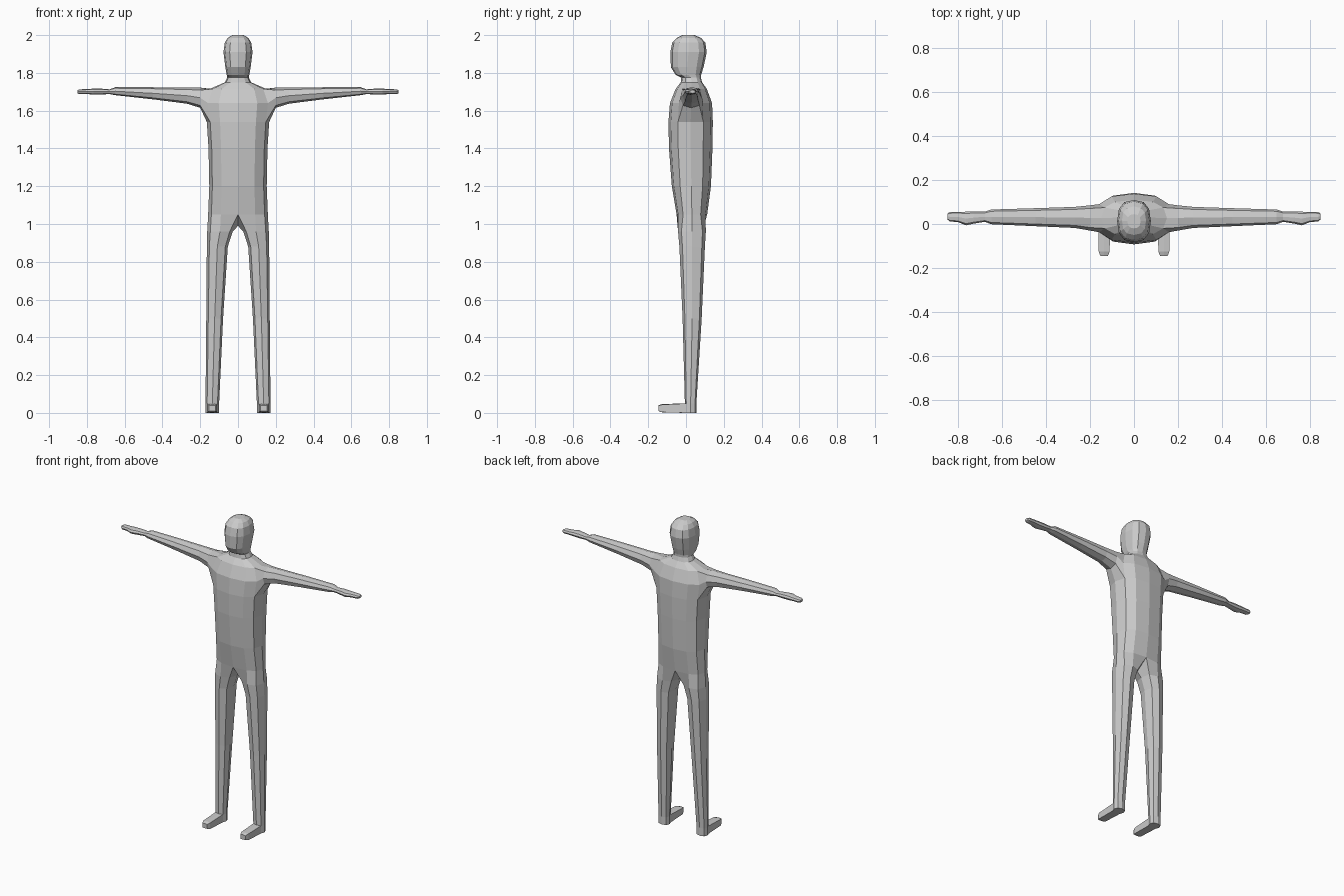
import bpy, bmesh
from math import sin, cos, radians, copysign
from mathutils import Matrix

if "Cube" in bpy.data.objects:
    bpy.data.objects.remove(bpy.data.objects["Cube"])

bm = bmesh.new()


def curve(v, p=0.8):
    """Squares off a sine or cosine so rings are fuller than ellipses."""
    return copysign(abs(v) ** p, v) if abs(v) > 1e-6 else 0.0


def half_ring(z, w, front, back):
    """Seven points from front centre round the side to back centre."""
    mid, d = (front + back) / 2, (back - front) / 2
    return [bm.verts.new((w * curve(cos(radians(a))),
                          mid + d * curve(sin(radians(a))), z))
            for a in range(-90, 91, 30)]


def oval(a0, a1, b0, b1, place):
    """Eight points filling the box a0..a1, b0..b1, starting at -135 degrees."""
    pts = []
    for i in range(8):
        t = radians(-135 + 45 * i)
        pts.append(bm.verts.new(place(
            (a0 + a1) / 2 + (a1 - a0) / 2 * curve(cos(t)),
            (b0 + b1) / 2 + (b1 - b0) / 2 * curve(sin(t)))))
    return pts


def bridge(r, s, closed=True, skip=()):
    n = len(r)
    for i in range(n if closed else n - 1):
        if i not in skip:
            j = (i + 1) % n
            bm.faces.new((r[i], r[j], s[j], s[i]))


def loft(rings, cap=True):
    for r, s in zip(rings, rings[1:]):
        bridge(r, s)
    if cap:
        bm.faces.new(rings[-1])


# Torso, neck and head: z, half width, front y, back y
trunk = [half_ring(*row) for row in (
    (1.05, .158, -.050, .112), (1.20, .152, -.075, .132),
    (1.40, .156, -.090, .140), (1.54, .165, -.093, .142),
    (1.64, .178, -.085, .138), (1.715, .150, -.055, .110),
    (1.75, .070, -.028, .086), (1.775, .057, -.025, .078),
    (1.79, .060, -.055, .080), (1.83, .067, -.080, .093),
    (1.91, .077, -.083, .110), (1.96, .070, -.073, .102),
    (1.985, .055, -.050, .080), (2.00, .030, -.020, .045))]
for k in range(len(trunk) - 1):
    # leave the shoulder opening free
    bridge(trunk[k], trunk[k + 1], False, (2, 3) if k in (3, 4) else ())
bm.faces.new(trunk[-1])

# Arm and hand, grown from the shoulder opening: x, front y, back y, low z, high z
lo, mid, hi = trunk[3:6]
opening = [lo[2], lo[3], lo[4], mid[4], hi[4], hi[3], hi[2], mid[2]]
arm = [oval(*row[1:], lambda a, b, x=row[0]: (x, a, b)) for row in (
    (.20, -.030, .085, 1.615, 1.722), (.27, -.018, .078, 1.637, 1.722),
    (.45, -.010, .072, 1.660, 1.724), (.65, -.001, .066, 1.682, 1.724),
    (.68, .010, .056, 1.688, 1.713), (.73, .002, .056, 1.685, 1.717),
    (.765, -.006, .056, 1.685, 1.717), (.80, .008, .055, 1.688, 1.714),
    (.84, .012, .054, 1.688, 1.713), (.85, .020, .048, 1.692, 1.709))]
loft([opening] + arm)

# Leg, grown from half the hip ring plus a crotch point: z, inner x, outer x, front y, back y
crotch = bm.verts.new((0, .03, .99))
leg = [oval(*row[1:], lambda a, b, z=row[0]: (a, b, z)) for row in (
    (.96, .028, .163, -.042, .105), (.88, .054, .165, -.035, .100),
    (.50, .079, .168, -.018, .083), (.05, .100, .172, -.006, .055),
    (0.0, .100, .172, -.006, .055))]
loft([trunk[0] + [crotch]] + leg[:-1], cap=False)
ankle, sole = leg[-2:]
bridge(ankle, sole, True, (0, 1))
bm.faces.new(sole)

# Foot, pushed forward from the front of the ankle
heel = ankle[:3] + sole[2::-1]
toes = []
for grow, y in ((1, -.125), (.7, -.145)):
    toes.append([bm.verts.new((.136 + dx * grow, y, .025 + dz * grow))
                 for dx, dz in ((-.025, .019), (0, .022), (.025, .019),
                                (.025, -.021), (0, -.022), (-.025, -.021))])
loft([heel] + toes)

# Mirror the half figure
bmesh.ops.mirror(bm, geom=bm.verts[:] + bm.edges[:] + bm.faces[:],
                 matrix=Matrix.Identity(4), merge_dist=1e-4, axis='X')
bmesh.ops.remove_doubles(bm, verts=bm.verts[:], dist=1e-4)
bmesh.ops.recalc_face_normals(bm, faces=bm.faces[:])

mesh = bpy.data.meshes.new("human_figure")
bm.to_mesh(mesh)
bm.free()
bpy.context.collection.objects.link(bpy.data.objects.new("human_figure", mesh))
